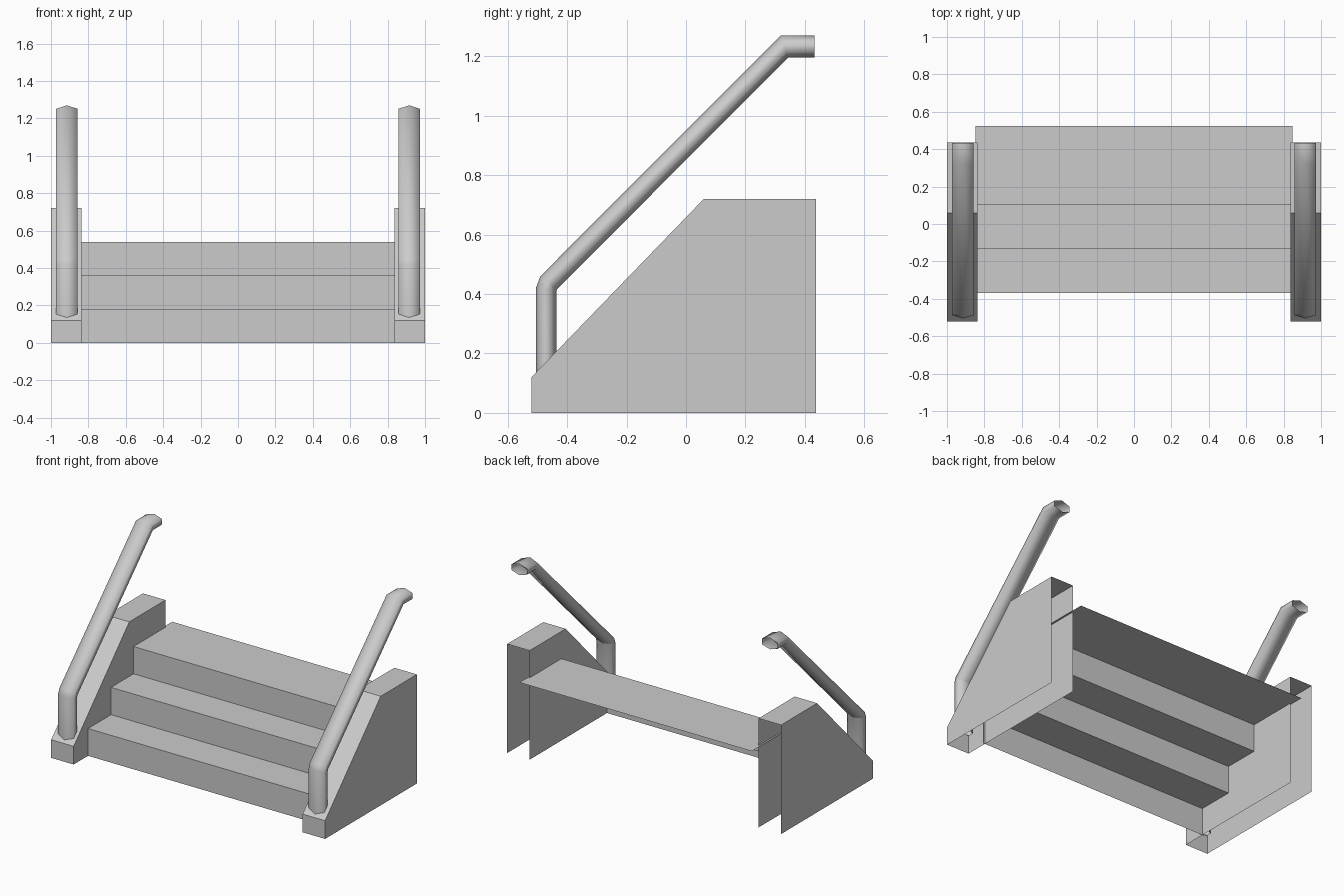
import bpy
from math import sin, cos, radians
from mathutils import Vector

cube = bpy.data.objects.get("Cube")
if cube:
    bpy.data.objects.remove(cube, do_unlink=True)

# One plain grey for everything
grey = bpy.data.materials.new("concrete_grey")
grey.use_nodes = True
grey.diffuse_color = (0.6, 0.6, 0.6, 1)
grey.node_tree.nodes["Principled BSDF"].inputs["Base Color"].default_value = (0.6, 0.6, 0.6, 1)


def add_mesh(name, verts, faces, smooth=False):
    mesh = bpy.data.meshes.new(name)
    mesh.from_pydata(verts, [], faces)
    mesh.materials.append(grey)
    for poly in mesh.polygons:
        poly.use_smooth = smooth
    obj = bpy.data.objects.new(name, mesh)
    bpy.context.collection.objects.link(obj)
    return obj


def sheet(name, profile, x0, x1, walls=False):
    """Sweep a (y, z) profile across x; walls close both sides, the back and base stay open."""
    n = len(profile)
    verts = [(x, y, z) for x in (x0, x1) for y, z in profile]
    strips = n - 2 if walls else n - 1
    faces = [(i, n + i, n + i + 1, i + 1) for i in range(strips)]
    if walls:
        faces += [tuple(range(n)), tuple(reversed(range(n, 2 * n)))]
    return add_mesh(name, verts, faces)


def tube(name, x, rings, half_width, sides=6):
    """Flattened tube through rings, each given by its outer and inner (y, z) points."""
    verts, faces = [], []
    for outer, inner in rings:
        mid = (Vector(outer) + Vector(inner)) / 2
        arm = Vector(outer) - mid
        for j in range(sides):
            t = radians(90 + j * 360 / sides)
            y, z = mid + arm * sin(t)
            verts.append((x + half_width * cos(t), y, z))
    for r in range(len(rings) - 1):
        a, b = r * sides, (r + 1) * sides
        for j in range(sides):
            k = (j + 1) % sides
            faces.append((a + j, b + j, b + k, a + k))
    return add_mesh(name, verts, faces, smooth=True)


# Steps: risers and treads as one folded sheet
rise = 0.18
fronts = [-0.37, -0.13, 0.105, 0.525]
steps = [(fronts[0], 0)]
for i in range(3):
    steps += [(fronts[i], rise * (i + 1)), (fronts[i + 1], rise * (i + 1))]
sheet("steps", steps, -0.848, 0.848)

# Side walls with sloped fronts, and handrails rising from them
wall = [(-0.52, 0), (-0.52, 0.12), (0.06, 0.72), (0.437, 0.72), (0.437, 0)]
rail = [((-0.505, 0.1), (-0.435, 0.1)),
        ((-0.505, 0.42), (-0.435, 0.413)),
        ((-0.49, 0.46), (-0.433, 0.417)),
        ((0.319, 1.27), (0.343, 1.195)),
        ((0.432, 1.27), (0.432, 1.195))]
for side, s in (("left", 1), ("right", -1)):
    x0, x1 = sorted((s * 0.836, s * 1.0))
    sheet(side + "_side_wall", wall, x0, x1, walls=True)
    tube(side + "_handrail", s * 0.915, rail, 0.066)
